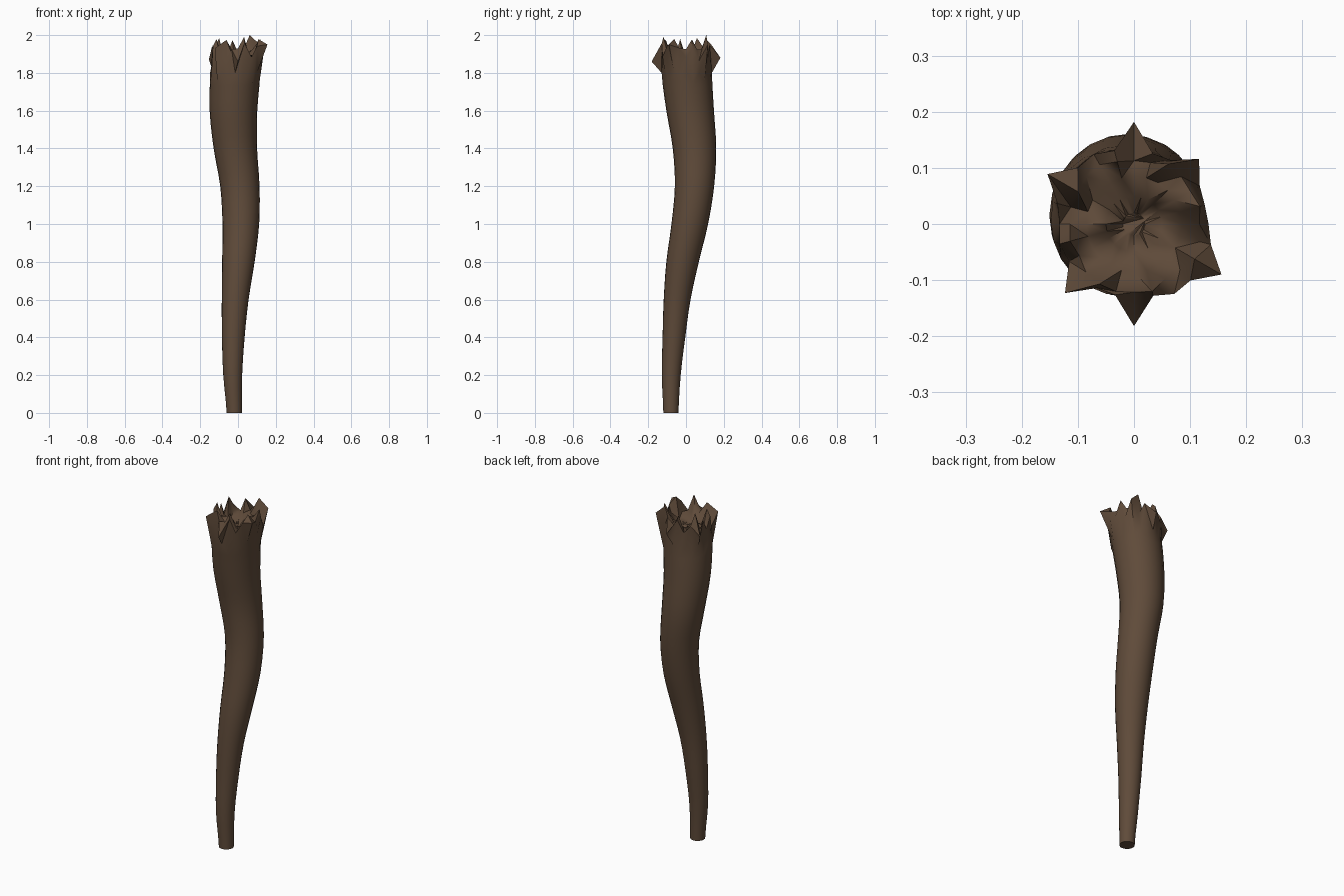
import bpy, bmesh, math, random
from mathutils import Vector

random.seed(4)
cube = bpy.data.objects.get("Cube")
if cube:
    bpy.data.objects.remove(cube)

# Dark brown bark
bark = bpy.data.materials.new("dark_brown_bark")
bark.use_nodes = True
colour = (0.115, 0.070, 0.042, 1)
bark.diffuse_color = colour
shader = bark.node_tree.nodes["Principled BSDF"]
shader.inputs["Base Color"].default_value = colour
shader.inputs["Roughness"].default_value = 0.9

SIDES = 24
STEP = 0.2
# Centre x, centre y and radius at every STEP of height
SPINE = [(-.02, -.08, .040), (-.028, -.078, .050), (-.025, -.064, .060),
         (-.015, -.047, .071), (.002, -.018, .086), (.015, .02, .097),
         (.01, .045, .104), (-.014, .045, .115), (-.024, .022, .126),
         (-.015, .004, .133)]
# Splinters that flare outwards: ring index -> radius, height
FLARE = {3: (.164, 1.95), 6: (.182, 1.88), 10: (.178, 1.87),
         15: (.174, 1.93), 18: (.182, 1.86), 22: (.180, 1.95)}


def spline(t):
    """Smooth point on the spine at height t * STEP."""
    last = len(SPINE) - 1
    i = min(int(t), last - 1)
    f = t - i
    a, b, c, d = (Vector(SPINE[max(0, min(last, k))]) for k in range(i - 1, i + 3))
    return b + (c - a) * f / 2 + (2 * a - 5 * b + 4 * c - d) * f * f / 2 \
        + (3 * b - a - 3 * c + d) * f ** 3 / 2


def ring(bm, centre, radius, height):
    """One ring; radius and height are functions of the vertex index."""
    verts = []
    for k in range(SIDES):
        ang = 2 * math.pi * k / SIDES
        verts.append(bm.verts.new((centre[0] + radius(k) * math.cos(ang),
                                   centre[1] + radius(k) * math.sin(ang), height(k))))
    return verts


def bridge(bm, low, high):
    for k in range(SIDES):
        n = (k + 1) % SIDES
        bm.faces.new((low[k], low[n], high[n], high[k]))


bm = bmesh.new()
rings = []

# Curved, tapering shaft
for s in range(0, 28):
    t = s / 3
    x, y, r = spline(min(t, len(SPINE) - 1))
    rings.append(ring(bm, (x, y), lambda k: r, lambda k: t * STEP))
bm.faces.new(list(reversed(rings[0])))

# Torn collar: ragged cuts run down between the splinters
top = (0, 0)
rings[-1] = rings[-1]
for k, v in enumerate(rings[-1]):
    v.co.z = 1.80 - (0.05 if k % 2 else 0)


def flare_radius(k):
    return FLARE[k][0] if k in FLARE else .137 + random.uniform(-.008, .008)


radii = [flare_radius(k) for k in range(SIDES)]
heights = [FLARE[k][1] if k in FLARE else
           random.uniform(1.92, 1.96) if k % 2 else random.uniform(1.85, 1.89)
           for k in range(SIDES)]
rings.append(ring(bm, top, lambda k: radii[k], lambda k: heights[k]))

# Upright splinter tips just inside the rim
tips = [random.uniform(1.96, 1.99) if k % 3 == 1 else random.uniform(1.88, 1.93)
        for k in range(SIDES)]
tips[4] = 2.0
tips[19] = 1.99
inner = [random.uniform(.112, .125) for k in range(SIDES)]
rings.append(ring(bm, top, lambda k: inner[k], lambda k: tips[k]))

# Uneven broken wood filling the end
for radius, level, rough in ((.085, 1.895, .03), (.05, 1.885, .025), (.02, 1.86, .01)):
    bumps = [random.uniform(-rough, rough) for k in range(SIDES // 2)]
    rings.append(ring(bm, top, lambda k: radius,
                      lambda k: level + (bumps[k // 2] + bumps[(k + 1) // 2 % 12]) / 2))

for low, high in zip(rings, rings[1:]):
    bridge(bm, low, high)
bm.faces.new(rings[-1])
bmesh.ops.triangulate(bm, faces=[f for f in bm.faces if f.calc_center_median().z > 1.76])
bmesh.ops.recalc_face_normals(bm, faces=bm.faces)

mesh = bpy.data.meshes.new("broken_branch")
bm.to_mesh(mesh)
bm.free()
mesh.materials.append(bark)
branch = bpy.data.objects.new("broken_branch", mesh)
bpy.context.collection.objects.link(branch)
bpy.ops.object.select_all(action='DESELECT')
branch.select_set(True)
bpy.context.view_layer.objects.active = branch
bpy.ops.object.shade_smooth_by_angle(angle=math.radians(55))
